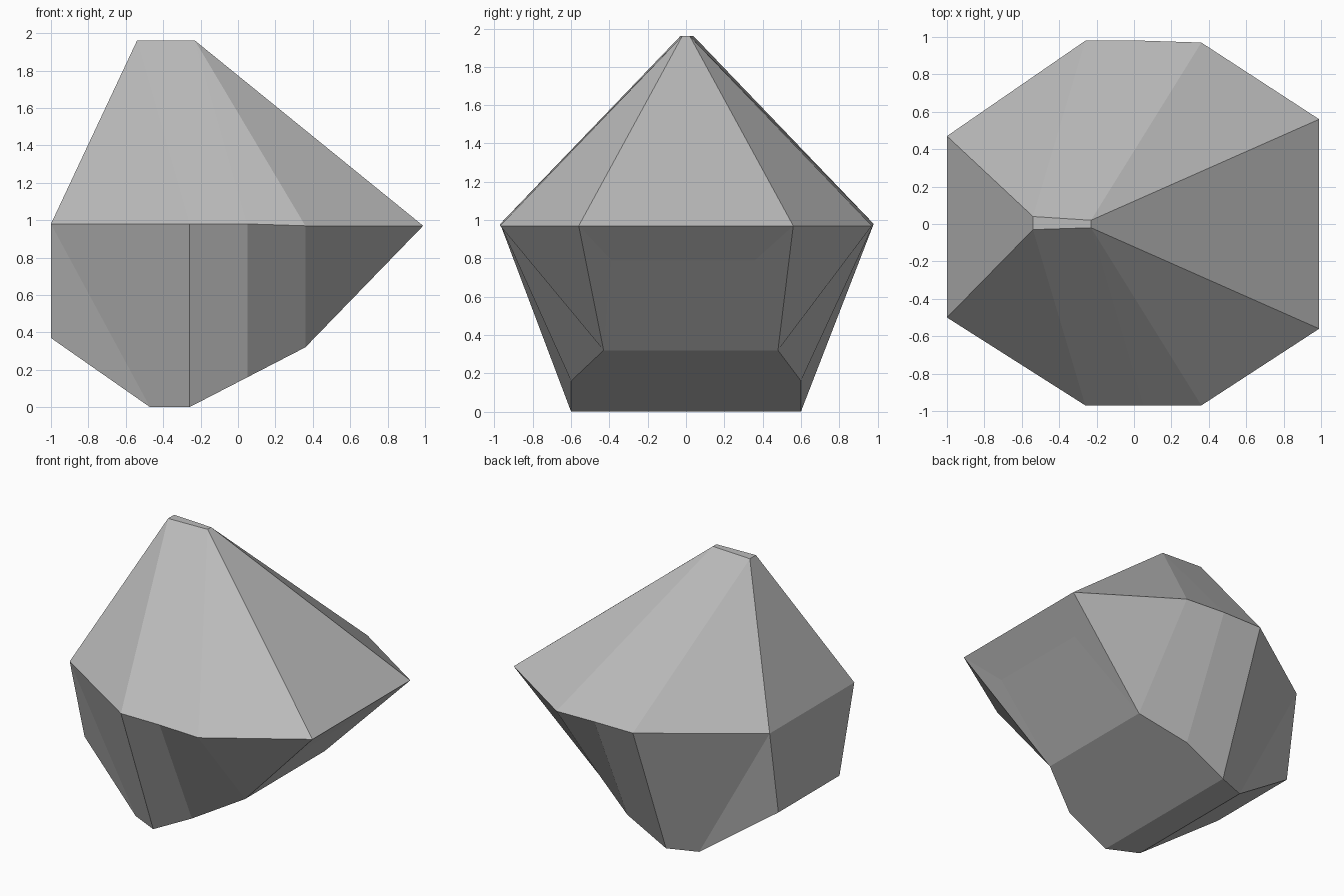
import bpy
import bmesh

cube = bpy.data.objects.get("Cube")
if cube:
    bpy.data.objects.remove(cube, do_unlink=True)


def make_material(name, color):
    mat = bpy.data.materials.new(name)
    mat.use_nodes = True
    mat.diffuse_color = color
    mat.node_tree.nodes["Principled BSDF"].inputs["Base Color"].default_value = color
    return mat


# Stations along the length: x, height, front y, back y
crown = [(-0.54, 1.96, -0.03, 0.04), (-0.23, 1.96, -0.02, 0.02)]
girdle = [(-1.0, 0.98, -0.5, 0.47), (-0.26, 0.98, -0.97, 0.98),
          (0.05, 0.98, -0.97, 0.98), (0.36, 0.97, -0.97, 0.97),
          (0.99, 0.97, -0.56, 0.56)]
keel = [(-1.0, 0.37, -0.33, 0.37), (-0.47, 0.0, -0.5, 0.52),
        (-0.26, 0.0, -0.6, 0.6), (0.05, 0.16, -0.6, 0.6),
        (0.36, 0.32, -0.43, 0.48), (0.81, 0.79, -0.39, 0.36)]

bm = bmesh.new()


def add_pairs(stations):
    """Make a front and a back vertex for every station."""
    return [(bm.verts.new((x, front, z)), bm.verts.new((x, back, z)))
            for x, z, front, back in stations]


c, g, k = add_pairs(crown), add_pairs(girdle), add_pairs(keel)

# Facets running from front to back, as one closed loop around the stone
loop = [g[0], c[0], c[1], g[-1]] + k[::-1]
for a, b in zip(loop, loop[1:] + loop[:1]):
    bm.faces.new((a[0], b[0], b[1], a[1]))

# Facets of the front and back sides
side_facets = [
    (g[0], g[1], c[0]), (g[1], g[2], c[1], c[0]),
    (g[2], g[3], c[1]), (g[3], g[4], c[1]),
    (g[0], k[0], k[1]), (g[0], k[1], k[2], g[1]),
    (g[1], k[2], k[3], g[2]), (g[2], k[3], k[4], g[3]),
    (g[3], k[4], g[4]), (g[4], k[4], k[5]),
]
for side in (0, 1):
    for facet in side_facets:
        bm.faces.new([pair[side] for pair in facet])

bmesh.ops.recalc_face_normals(bm, faces=bm.faces[:])

mesh = bpy.data.meshes.new("faceted_stone")
bm.to_mesh(mesh)
bm.free()
mesh.materials.append(make_material("stone grey", (0.5, 0.5, 0.5, 1.0)))
stone = bpy.data.objects.new("faceted_stone", mesh)
bpy.context.collection.objects.link(stone)
